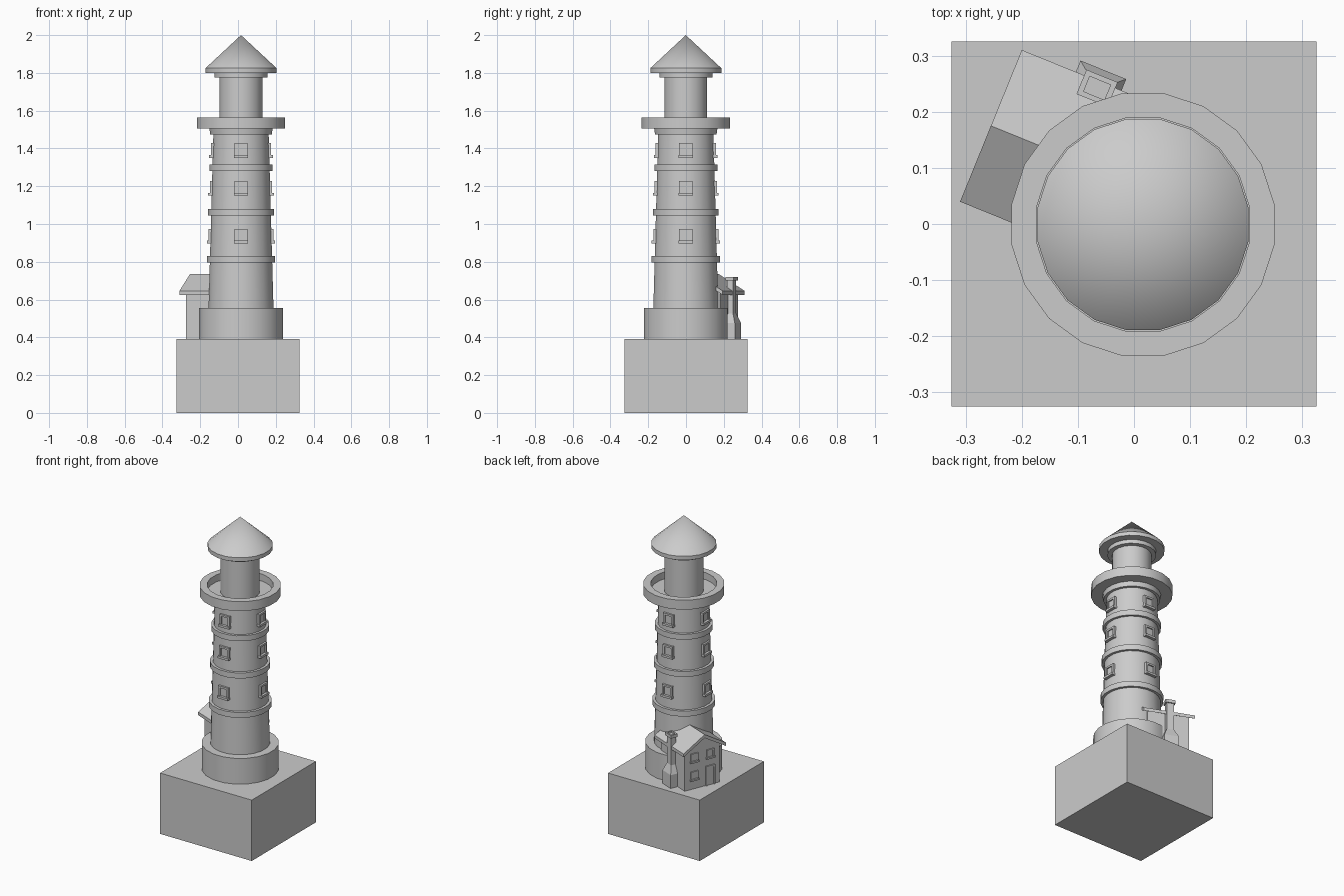
import bpy, bmesh, math
from mathutils import Matrix, Vector

if "Cube" in bpy.data.objects:
    bpy.data.objects.remove(bpy.data.objects["Cube"])

N = 20                      # sides of the round parts
CX, CY = 0.016, -0.001      # tower axis


def finish(name, bm, smooth=False):
    bmesh.ops.recalc_face_normals(bm, faces=bm.faces)
    me = bpy.data.meshes.new(name)
    bm.to_mesh(me)
    bm.free()
    ob = bpy.data.objects.new(name, me)
    bpy.context.collection.objects.link(ob)
    if smooth:
        bpy.ops.object.select_all(action='DESELECT')
        bpy.context.view_layer.objects.active = ob
        ob.select_set(True)
        bpy.ops.object.shade_smooth_by_angle(angle=math.radians(30))
    return ob


def lathe(name, profile):
    """Revolve (radius, z) points round the tower axis, flats facing the axes."""
    bm = bmesh.new()
    k = 1 / math.cos(math.pi / N)
    rings = []
    for r, z in profile:
        if r == 0:
            rings.append([bm.verts.new((CX, CY, z))] * N)
        else:
            angles = [(i + 0.5) * 2 * math.pi / N for i in range(N)]
            rings.append([bm.verts.new((CX + r * k * math.cos(a), CY + r * k * math.sin(a), z))
                          for a in angles])
    for a, b in zip(rings, rings[1:]):
        for i in range(N):
            j = (i + 1) % N
            bm.faces.new(list(dict.fromkeys((a[i], a[j], b[j], b[i]))))
    return finish(name, bm, True)


def box(bm, lo, hi, mat=Matrix()):
    lo, hi = Vector(lo), Vector(hi)
    m = mat @ Matrix.Translation((lo + hi) / 2) @ Matrix.Diagonal((*(hi - lo), 1))
    bmesh.ops.create_cube(bm, size=1, matrix=m)


def prism(bm, outline, x0, x1, mat):
    """Extrude a (y, z) outline from x0 to x1."""
    a = [bm.verts.new(mat @ Vector((x0, y, z))) for y, z in outline]
    b = [bm.verts.new(mat @ Vector((x1, y, z))) for y, z in outline]
    bm.faces.new(a)
    bm.faces.new(b[::-1])
    for i in range(len(a)):
        j = (i + 1) % len(a)
        bm.faces.new((a[i], b[i], b[j], a[j]))


def window(name, mat, w, h, t, door=False):
    """Frame, recessed pane and sill; local +x points out of the wall."""
    bm = bmesh.new()
    b = w * 0.17
    for s in (-1, 1):
        y = s * (w - b) / 2
        box(bm, (-0.02, y - b / 2, -h / 2), (t, y + b / 2, h / 2), mat)
    box(bm, (-0.02, -w / 2 + b, h / 2 - b), (t, w / 2 - b, h / 2), mat)
    box(bm, (-0.02, -w / 2 + b, -h / 2), (t * 0.35, w / 2 - b, h / 2 - b), mat)
    if not door:
        box(bm, (-0.02, -w / 2 - 0.003, -h / 2 - 0.002), (t * 1.8, w / 2 + 0.003, -h / 2 + b), mat)
    return finish(name, bm)


# Square ground block
bm = bmesh.new()
box(bm, (-0.325, -0.325, 0), (0.325, 0.325, 0.39))
finish("ground_block", bm)

# Tower
lathe("tower_plinth", [(0, .385), (.222, .385), (.222, .555), (0, .555)])
lathe("tower_shaft", [(0, .55), (.172, .55), (.146, 1.49), (0, 1.49)])
for i, (r, z) in enumerate([(.181, .795), (.174, 1.045), (.167, 1.28)]):
    lathe(f"tower_band_{i + 1}", [(r - .03, z), (r, z), (r, z + .035), (r - .03, z + .035), (r - .03, z)])
lathe("gallery_collar", [(0, 1.475), (.163, 1.475), (.168, 1.51), (0, 1.51)])
lathe("gallery", [(0, 1.505), (.234, 1.505), (.234, 1.565), (.19, 1.565), (.19, 1.52), (0, 1.52)])
lathe("lantern_room", [(0, 1.515), (.113, 1.515), (.113, 1.785), (0, 1.785)])
lathe("roof_collar", [(0, 1.775), (.14, 1.775), (.14, 1.805), (0, 1.805)])
lathe("tower_roof", [(0, 1.80), (.188, 1.80), (.188, 1.825), (0, 2.0)])

# Tower windows: three floors, four directions
for i, z in enumerate((.937, 1.19, 1.39)):
    r = .172 - .026 * (z - .55) / .94
    for q in range(4):
        m = (Matrix.Translation((CX, CY, z)) @ Matrix.Rotation(q * math.pi / 2, 4, 'Z')
             @ Matrix.Translation((r, 0, 0)))
        window(f"tower_window_{i + 1}_{q + 1}", m, .07, .075, .011)

# House frame: local +x points out of the gable, local +y to the right of it, ridge on y = 0
H = Matrix.Translation((-.255, .175, 0)) @ Matrix(
    ((-.926, -.377, 0, 0), (.377, -.926, 0, 0), (0, 0, 1, 0), (0, 0, 0, 1)))

bm = bmesh.new()
prism(bm, [(-.12, .385), (.12, .385), (.12, .642), (0, .716), (-.12, .642)], -.28, -.028, H)
finish("house_walls", bm)

bm = bmesh.new()
prism(bm, [(-.146, .625), (0, .712), (.146, .625), (.146, .646), (0, .734), (-.146, .646)], -.31, 0, H)
finish("house_roof", bm)

for i, (y, z) in enumerate([(-.055, .59), (.055, .59), (-.055, .475)]):
    window(f"house_window_{i + 1}", H @ Matrix.Translation((-.028, y, z)), .052, .056, .007)
window("house_door", H @ Matrix.Translation((-.028, .055, .452)), .064, .125, .008, True)

# Chimney with shouldered base and hollow cap
bm = bmesh.new()
sections = [(-.192, -.104, -.168, .385), (-.192, -.104, -.168, .475),
            (-.172, -.127, -.15, .525), (-.172, -.127, -.15, .70)]
rings = [[bm.verts.new(H @ Vector(p)) for p in
          ((x0, y, z), (x1, y, z), (x1, -.116, z), (x0, -.116, z))]
         for x0, x1, y, z in sections]
bm.faces.new(rings[0])
bm.faces.new(rings[-1])
for a, b in zip(rings, rings[1:]):
    for i in range(4):
        j = (i + 1) % 4
        bm.faces.new((a[i], a[j], b[j], b[i]))
finish("chimney", bm)

bm = bmesh.new()
box(bm, (-.18, -.157, .70), (-.12, -.11, .71), H)
for x0, x1, y0, y1 in [(-.18, -.17, -.157, -.11), (-.13, -.12, -.157, -.11),
                       (-.17, -.13, -.157, -.148), (-.17, -.13, -.119, -.11)]:
    box(bm, (x0, y0, .705), (x1, y1, .72), H)
finish("chimney_cap", bm)
